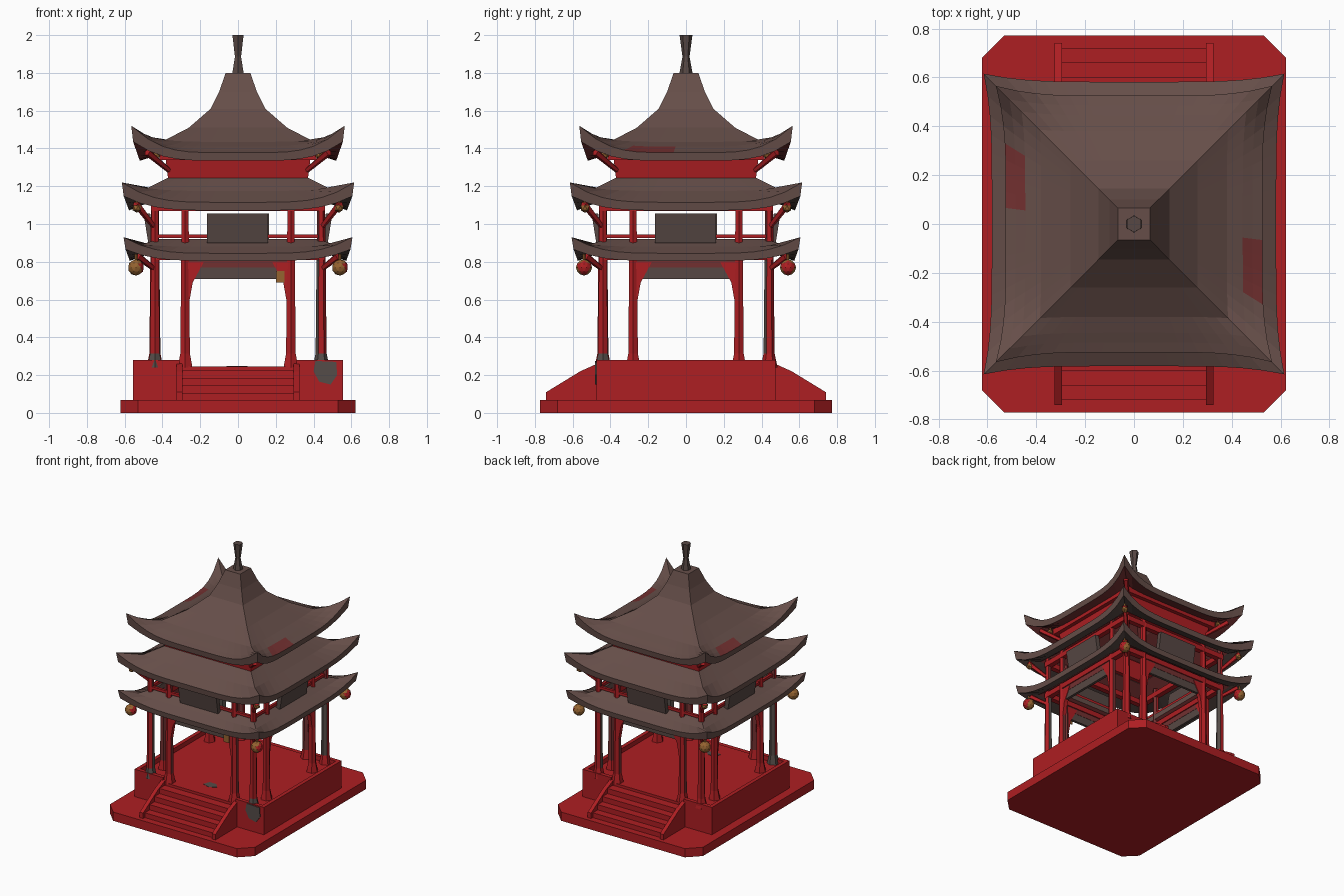
import bpy, bmesh, math
from mathutils import Vector, Matrix

if "Cube" in bpy.data.objects:
    bpy.data.objects.remove(bpy.data.objects["Cube"])


def material(name, rgb):
    m = bpy.data.materials.new(name)
    m.diffuse_color = (*rgb, 1)
    m.use_nodes = True
    m.node_tree.nodes["Principled BSDF"].inputs["Base Color"].default_value = m.diffuse_color
    return m


RED = material("red paint", (0.42, 0.013, 0.016))
MAROON = material("faded maroon", (0.17, 0.03, 0.03))
ROOF = material("roof brown", (0.132, 0.076, 0.066))
DARK = material("dark brown", (0.095, 0.064, 0.057))
GREY = material("worn grey", (0.09, 0.072, 0.065))
GOLD = material("gold", (0.30, 0.125, 0.03))


def finish(bm, name, mats, rule=None):
    bmesh.ops.recalc_face_normals(bm, faces=bm.faces)
    bm.normal_update()
    if rule:
        for f in bm.faces:
            f.material_index = rule(f)
    me = bpy.data.meshes.new(name)
    bm.to_mesh(me)
    bm.free()
    for m in mats:
        me.materials.append(m)
    ob = bpy.data.objects.new(name, me)
    bpy.context.collection.objects.link(ob)
    return ob


def prism(name, pts, vec, mat):
    """Extrude a flat polygon along a vector."""
    bm = bmesh.new()
    a = [bm.verts.new(p) for p in pts]
    b = [bm.verts.new(Vector(p) + Vector(vec)) for p in pts]
    bm.faces.new(a)
    bm.faces.new(b)
    for i in range(len(a)):
        j = (i + 1) % len(a)
        bm.faces.new((a[i], a[j], b[j], b[i]))
    return finish(bm, name, [mat])


def box(name, x0, x1, y0, y1, z0, z1, mat):
    return prism(name, [(x0, y0, z0), (x1, y0, z0), (x1, y1, z0), (x0, y1, z0)],
                 (0, 0, z1 - z0), mat)


def strut(name, p, q, r1, r2, mats, sides=6, rule=None):
    p, q = Vector(p), Vector(q)
    bm = bmesh.new()
    bmesh.ops.create_cone(bm, cap_ends=True, segments=sides, radius1=r1, radius2=r2,
                          depth=(q - p).length)
    rot = (q - p).to_track_quat('Z', 'Y').to_matrix().to_4x4()
    bm.transform(Matrix.Translation((p + q) / 2) @ rot)
    return finish(bm, name, mats, rule)


def square_rings(name, rings, mats, closed=True, n=16, rule=None):
    """Skin square rings given as (half size, z, corner flare, corner lift)."""
    bm = bmesh.new()
    loops = []
    for h, z, flare, lift in rings:
        loop = []
        for s in range(4):
            rot = Matrix.Rotation(s * math.pi / 2, 3, 'Z')
            for j in range(n):
                t = -1 + 2 * j / n
                w = abs(t) ** 5
                k = h + flare * w
                loop.append(bm.verts.new(rot @ Vector((t * k, -k, z + lift * w))))
        loops.append(loop)
    m = len(loops[0])
    pairs = list(zip(loops, loops[1:]))
    if closed:
        pairs.append((loops[-1], loops[0]))
    else:
        bm.faces.new(loops[0])
        bm.faces.new(loops[-1])
    for a, b in pairs:
        for i in range(m):
            j = (i + 1) % m
            bm.faces.new((a[i], a[j], b[j], b[i]))
    return finish(bm, name, mats, rule)


def beam(name, h, w, z0, z1, mat=RED):
    square_rings(name, [(h, z0, 0, 0), (h, z1, 0, 0), (h - w, z1, 0, 0), (h - w, z0, 0, 0)],
                 [mat], n=1)


def spin(ob, s):
    ob.data.transform(Matrix.Rotation(s * math.pi / 2, 4, 'Z'))


# Base slab with cut corners, and raised floor
prism("base_slab", [(-.622, -.68, 0), (-.53, -.772, 0), (.53, -.772, 0), (.622, -.68, 0),
                    (.622, .68, 0), (.53, .772, 0), (-.53, .772, 0), (-.622, .68, 0)],
      (0, 0, .068), RED)
box("platform", -.555, .555, -.475, .475, .06, .245, RED)

# Stairs with sloping cheeks, front and back; low curbs round the floor
for s in (-1, 1):
    side = "front" if s < 0 else "back"
    for i in range(4):
        y0, y1 = sorted((s * .47, s * (.54 + .06 * i)))
        box(f"{side}_step_{i + 1}", -.30, .30, y0, y1, .06, .225 - .04 * i, RED)
    for x in (-.325, .295):
        prism(f"{side}_stair_cheek", [(x, s * .46, .06), (x, s * .46, .265), (x, s * .56, .22),
                                      (x, s * .74, .11), (x, s * .74, .06)], (.03, 0, 0), RED)
    for x in (-.555, .31):
        y0, y1 = sorted((s * .445, s * .475))
        box(f"{side}_curb", x, x + .245, y0, y1, .24, .28, RED)
    x0, x1 = sorted((s * .525, s * .555))
    box("side_curb", x0, x1, -.475, .475, .24, .28, RED)

# Worn stains at the front right corner and on the floor, and a gold patch on the lintel
prism("corner_stain", [(.40, -.475, .22), (.43, -.475, .165), (.49, -.475, .15),
                       (.525, -.475, .20), (.52, -.475, .27), (.41, -.475, .275)],
      (0, -.006, 0), GREY)
prism("floor_stain", [(-.06, -.34, .243), (0, -.36, .243), (.05, -.33, .243),
                      (.02, -.29, .243), (-.04, -.29, .243)], (0, 0, .004), GREY)
box("lintel_patch", .20, .245, -.462, -.455, .69, .75, GOLD)

# Columns, brackets, lintels and signboards repeated on the four sides
C = .44
inward = lambda f: 1 if f.normal.x + f.normal.y > .3 else 0
for s in range(4):
    parts = []
    for x in (-C, -.28, .28):
        corner = x == -C
        foot = GREY if corner and s < 2 else RED
        parts.append(strut("column", (x, -C, .24), (x, -C, .82), .03, .024,
                           [RED, GREY if corner else MAROON], 6, inward))
        parts.append(strut("column_foot", (x, -C, .24), (x, -C, .32), .045, .028, [foot]))
        parts.append(strut("upper_column", (x, -C, .82), (x, -C, 1.14), .024, .02,
                           [RED, MAROON], 6, inward))
    for d in (-1, 1):
        parts.append(prism("column_bracket", [(d * .27, -C - .015, .80), (d * .27, -C - .015, .52),
                                              (d * .24, -C - .015, .69), (d * .18, -C - .015, .80)],
                           (0, .03, 0), RED))
    parts.append(box("lintel", -.29, .29, -C - .01, -C + .01, .71, .77, DARK))
    parts.append(box("lintel_top", -.29, .29, -C - .012, -C + .012, .77, .83, MAROON))
    parts.append(prism("signboard", [(-.165, -.475, .90), (.16, -.475, .90),
                                     (.16, -.50, 1.055), (-.165, -.50, 1.055)],
                       (0, .035, 0), DARK))
    # corner struts holding up each eave
    for a, z0, b, z1 in ((C, .76, .53, .83), (C, .98, .54, 1.11), (.36, 1.28, .48, 1.38)):
        parts.append(strut("corner_strut", (-a, -a, z0), (-b, -b, z1), .014, .02, [RED], 5))
    for p in parts:
        spin(p, s)

beam("lower_beam", C + .02, .04, .81, .85)
beam("rail", C + .01, .02, .925, .945)
beam("upper_beam", C + .02, .04, 1.07, 1.11)
beam("top_beam", .415, .03, 1.34, 1.385)


# Three curved roofs: brown outside, dark below, faded maroon near the walls and in patches
def shade(f):
    c, n = f.calc_center_median(), f.normal
    if n.z < -.2:
        return 2 if max(abs(c.x), abs(c.y)) < .48 else 1
    patch = abs(c.x) > .45 and c.x * c.y < 0 and .08 < abs(c.y) < .32
    return 2 if patch and c.z > 1.38 else 0


SKIN = [ROOF, DARK, MAROON]
square_rings("lower_roof", [(.42, .92, 0, 0), (.50, .88, .01, .012), (.578, .845, .028, .085),
                            (.573, .805, .022, .06), (.49, .835, 0, .01), (.42, .88, 0, 0)],
             SKIN, rule=shade)
square_rings("middle_roof", [(.37, 1.245, 0, 0), (.47, 1.175, .01, .015), (.582, 1.115, .033, .105),
                             (.577, 1.072, .028, .075), (.48, 1.11, 0, .01), (.37, 1.20, 0, 0)],
             SKIN, rule=shade)
square_rings("top_roof", [(.065, 1.80, 0, 0), (.10, 1.70, 0, 0), (.145, 1.61, 0, 0),
                          (.26, 1.51, 0, 0), (.38, 1.435, .005, .01), (.445, 1.41, .015, .05),
                          (.485, 1.393, .025, .09), (.525, 1.378, .04, .142),
                          (.52, 1.335, .035, .10), (.40, 1.372, 0, .01), (.25, 1.47, 0, 0),
                          (.06, 1.70, 0, 0)],
             SKIN, closed=False, rule=shade)

# Red wall between the upper roofs
square_rings("upper_wall", [(.365, 1.20, 0, 0), (.385, 1.36, 0, 0),
                            (.355, 1.36, 0, 0), (.335, 1.20, 0, 0)], [RED], n=1)

# Finial on the peak
strut("finial_stem", (0, 0, 1.78), (0, 0, 1.89), .038, .018, [DARK])
strut("finial_tip", (0, 0, 1.88), (0, 0, 2.0), .018, .034, [DARK])

# Lanterns hanging at the roof corners, the big ones red on one side
for pos, z, r in ((.54, .77, .043), (.535, 1.085, .026), (.43, 1.365, .022)):
    big = r > .04
    for sx in (-1, 1):
        for sy in (-1, 1):
            bm = bmesh.new()
            bmesh.ops.create_icosphere(bm, subdivisions=2 if big else 1, radius=r)
            bm.transform(Matrix.Translation((sx * pos, sy * pos, z)))
            finish(bm, "lantern", [GOLD, RED], lambda f: int(big and f.normal.x > .55))
            strut("lantern_cord", (sx * pos, sy * pos, z), (sx * pos, sy * pos, z + .07),
                  .008, .008, [GOLD], 4)
